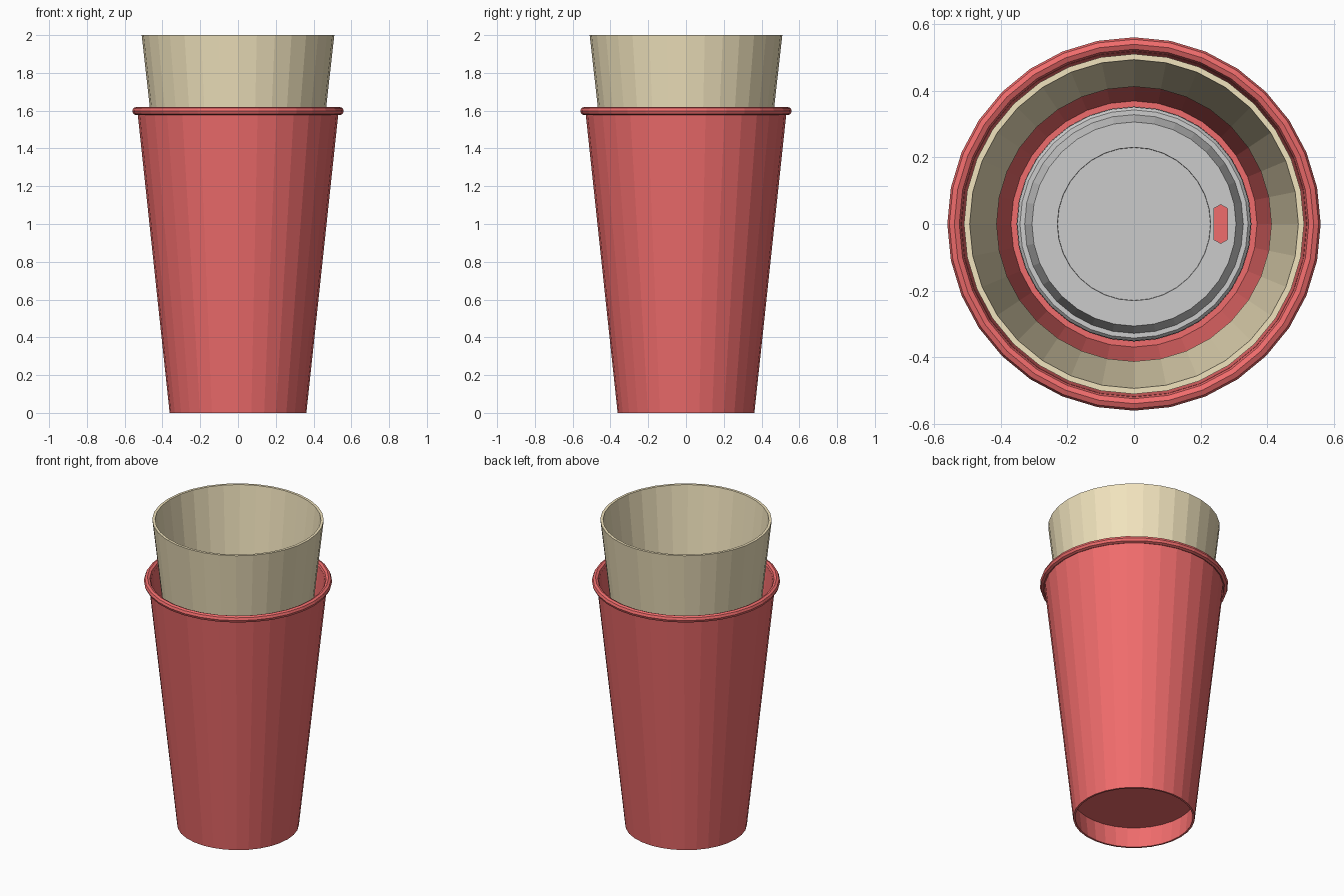
import bpy, bmesh, math

if "Cube" in bpy.data.objects:
    bpy.data.objects.remove(bpy.data.objects["Cube"])

SIDES = 32


def material(name, color):
    m = bpy.data.materials.new(name)
    m.diffuse_color = color
    m.use_nodes = True
    m.node_tree.nodes["Principled BSDF"].inputs["Base Color"].default_value = m.diffuse_color
    return m


def add_object(name, bm, mat=None):
    bmesh.ops.remove_doubles(bm, verts=bm.verts, dist=1e-5)
    bmesh.ops.recalc_face_normals(bm, faces=bm.faces)
    me = bpy.data.meshes.new(name)
    bm.to_mesh(me)
    bm.free()
    ob = bpy.data.objects.new(name, me)
    bpy.context.collection.objects.link(ob)
    if mat:
        me.materials.append(mat)
    return ob


def lathe(name, profile, mat=None, closed=False):
    """Spin (radius, z) points round the z axis."""
    bm = bmesh.new()
    pts = profile + profile[:1] if closed else profile
    verts = [bm.verts.new((r, 0, z)) for r, z in pts]
    edges = [bm.edges.new(p) for p in zip(verts, verts[1:])]
    bmesh.ops.spin(bm, geom=verts + edges, cent=(0, 0, 0), axis=(0, 0, 1),
                   angle=2 * math.pi, steps=SIDES)
    return add_object(name, bm, mat)


red = material("red_paper", (0.87, 0.15, 0.15, 1))
cream = material("cream_card", (0.88, 0.77, 0.51, 1))

# Tapered cup with a recessed floor
lathe("cup_body", [(0, 0.14), (0.365, 0.14), (0.35, 0), (0.362, 0),
                   (0.533, 1.6), (0.518, 1.6), (0.369, 0.155), (0, 0.155)], red)

# Rolled rim
rim = [(0.539 + 0.021 * math.cos(a), 1.598 + 0.022 * math.sin(a))
       for a in (math.tau * i / 8 for i in range(8))]
lathe("cup_rim", rim, red, closed=True)

# Card sleeve, open at both ends
lathe("sleeve", [(0.51, 2.0), (0.43, 1.29), (0.412, 1.29), (0.493, 2.0)],
      cream, closed=True)

# Small lid resting on the cup floor
z = 0.157
lid = lathe("lid", [(0, z + 0.09), (0.222, z + 0.09), (0.222, z + 0.102),
                    (0.298, z + 0.102), (0.318, z + 0.03), (0.325, z),
                    (0.343, z), (0.352, z + 0.012), (0.350, z + 0.028),
                    (0.342, z + 0.037), (0.328, z + 0.037), (0.306, z + 0.112),
                    (0.23, z + 0.112), (0.229, z + 0.1), (0, z + 0.1)])

# Drinking hole cut through the lid
bm = bmesh.new()
outline = [(0.24, -0.047), (0.26, -0.058), (0.28, -0.047),
           (0.28, 0.047), (0.26, 0.058), (0.24, 0.047)]
face = bm.faces.new([bm.verts.new((x, y, z + 0.05)) for x, y in outline])
top = bmesh.ops.extrude_face_region(bm, geom=[face])["geom"]
bmesh.ops.translate(bm, vec=(0, 0, 0.1),
                    verts=[g for g in top if isinstance(g, bmesh.types.BMVert)])
cutter = add_object("hole_cutter", bm)
cutter.hide_render = True
mod = lid.modifiers.new("drinking_hole", 'BOOLEAN')
mod.operation = 'DIFFERENCE'
mod.solver = 'EXACT'
mod.object = cutter
